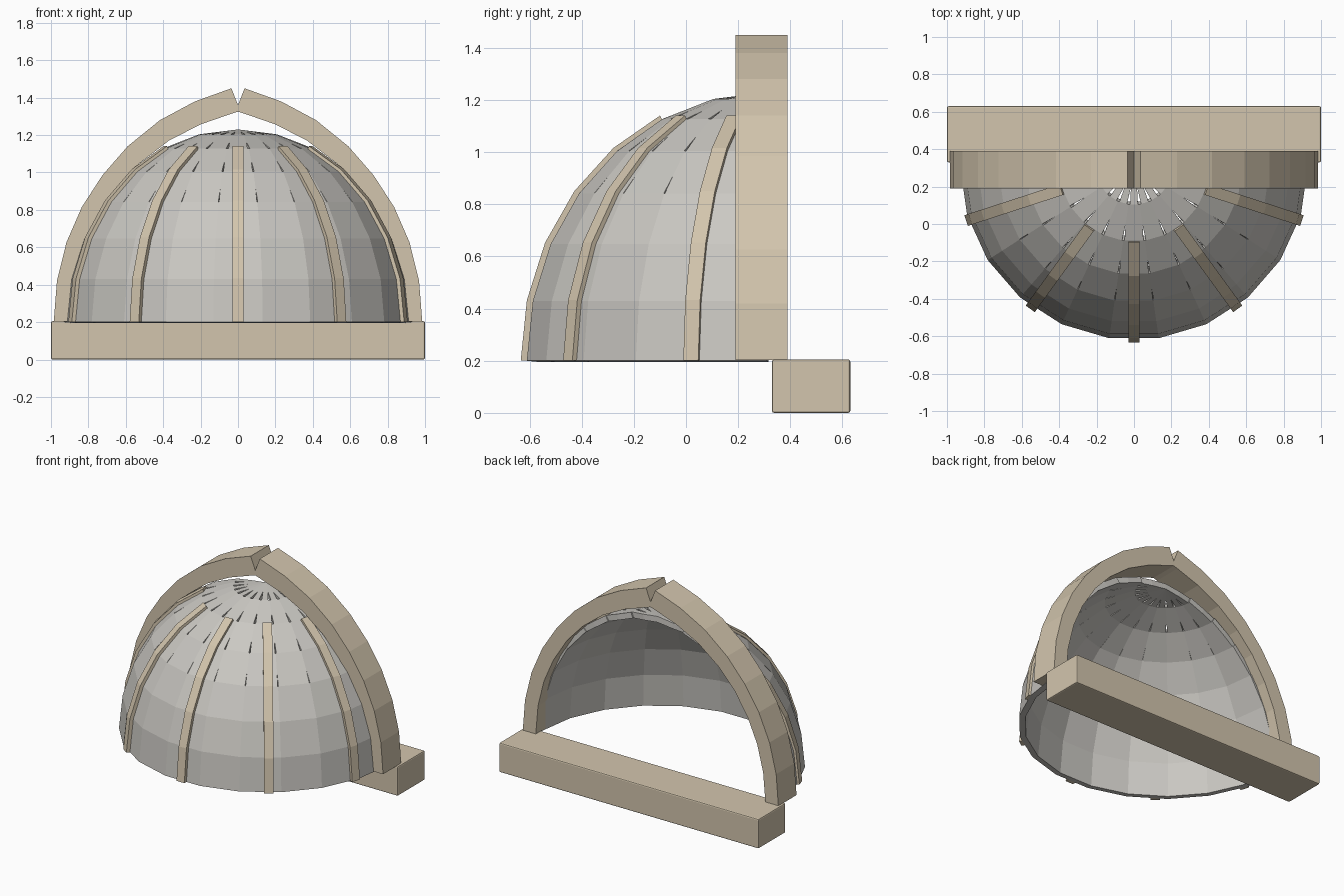
import bpy
import bmesh
from math import sin, cos, pi, radians
from mathutils import Vector

if "Cube" in bpy.data.objects:
    bpy.data.objects.remove(bpy.data.objects["Cube"])


def material(name, rgb):
    mat = bpy.data.materials.new(name)
    mat.use_nodes = True
    mat.diffuse_color = (*rgb, 1)
    mat.node_tree.nodes["Principled BSDF"].inputs["Base Color"].default_value = (*rgb, 1)
    return mat


TAN = material("tan_stone", (0.65, 0.56, 0.42))
GREY = material("grey_shell", (0.59, 0.575, 0.54))


def finish(name, bm, mat):
    mesh = bpy.data.meshes.new(name)
    bm.to_mesh(mesh)
    bm.free()
    mesh.materials.append(mat)
    obj = bpy.data.objects.new(name, mesh)
    bpy.context.collection.objects.link(obj)
    return obj


def sweep(name, sections, mat):
    """Join a row of four-cornered sections into one capped solid."""
    bm = bmesh.new()
    loops = [[bm.verts.new(p) for p in s] for s in sections]
    for a, b in zip(loops, loops[1:]):
        for k in range(4):
            n = (k + 1) % 4
            bm.faces.new((a[k], a[n], b[n], b[k]))
    bm.faces.new(loops[0])
    bm.faces.new(loops[-1])
    bmesh.ops.recalc_face_normals(bm, faces=bm.faces)
    return finish(name, bm, mat)


# Base beam
bm = bmesh.new()
bmesh.ops.create_cube(bm, size=1)
bmesh.ops.scale(bm, vec=(2, 0.3, 0.205), verts=bm.verts)
bmesh.ops.translate(bm, vec=(0, 0.48, 0.1025), verts=bm.verts)
beam = finish("base_beam", bm, TAN)
bevel = beam.modifiers.new("Bevel", "BEVEL")
bevel.width = 0.008
bevel.segments = 2

# Pointed arch with a notch at the crown
outer = [(0.985, 0.203), (0.968, 0.42), (0.917, 0.627), (0.835, 0.815), (0.725, 0.985),
         (0.59, 1.14), (0.417, 1.28), (0.23, 1.38), (0.035, 1.45)]
inner = [(0.885, 0.203), (0.868, 0.405), (0.822, 0.59), (0.75, 0.755), (0.645, 0.92),
         (0.525, 1.05), (0.37, 1.17), (0.2, 1.257), (0.03, 1.316)]


def arch_section(o, i, side):
    front, back = 0.19, 0.39
    return [(side * o[0], front, o[1]), (side * o[0], back, o[1]),
            (side * i[0], back, i[1]), (side * i[0], front, i[1])]


left = [arch_section(o, i, 1) for o, i in zip(outer, inner)]
right = [arch_section(o, i, -1) for o, i in zip(outer, inner)]
crown = arch_section((0, 1.36), (0, 1.325), 1)
sweep("arch", left + [crown] + right[::-1], TAN)

# Half dome of faceted panels
CENTRE = Vector((0, 0.31, 0.2))
RADIUS, HEIGHT = 0.93, 1.03
ROWS, SEGMENTS = 7, 11


def dome_point(azimuth, row, grow=0.0):
    phi = row * pi / 2 / ROWS
    r = (RADIUS + grow) * cos(phi)
    z = (HEIGHT + grow) * sin(phi)
    return CENTRE + Vector((r * sin(azimuth), -r * cos(azimuth), z))


bm = bmesh.new()
for row in range(ROWS):
    gap = max(0, row - 2) * 0.0022
    for seg in range(SEGMENTS):
        a0 = -pi / 2 + seg * pi / SEGMENTS
        a1 = a0 + pi / SEGMENTS
        p0, p1 = dome_point(a0, row), dome_point(a1, row)
        q0, q1 = dome_point(a0, row + 1), dome_point(a1, row + 1)
        points = [p0, p1, q1, q0]
        if gap:
            # Narrow wedge-shaped slots between the upper panels
            across = (p1 - p0).normalized() * gap
            points = [p0 + across, p1 - across, p1.lerp(q1, 0.45), q1, q0, p0.lerp(q0, 0.45)]
        if row == ROWS - 1:
            points.remove(q1)
        face = bm.faces.new([bm.verts.new(p) for p in points])
        face.normal_update()
        if face.normal.dot(face.calc_center_median() - CENTRE) < 0:
            face.normal_flip()
bmesh.ops.remove_doubles(bm, verts=bm.verts, dist=0.0005)
dome = finish("dome_shell", bm, GREY)
solid = dome.modifiers.new("Thickness", "SOLIDIFY")
solid.thickness = 0.04
solid.offset = -1

# Raised ribs on the dome
for number, degrees in enumerate((-72, -36, 0, 36, 72), 1):
    azimuth = radians(degrees)
    half = Vector((cos(azimuth), sin(azimuth), 0)) * 0.03
    sections = []
    for row in range(6):
        top = dome_point(azimuth, row, 0.014)
        low = dome_point(azimuth, row, -0.03)
        sections.append([top - half, top + half, low + half, low - half])
    sweep(f"dome_rib_{number}", sections, TAN)
